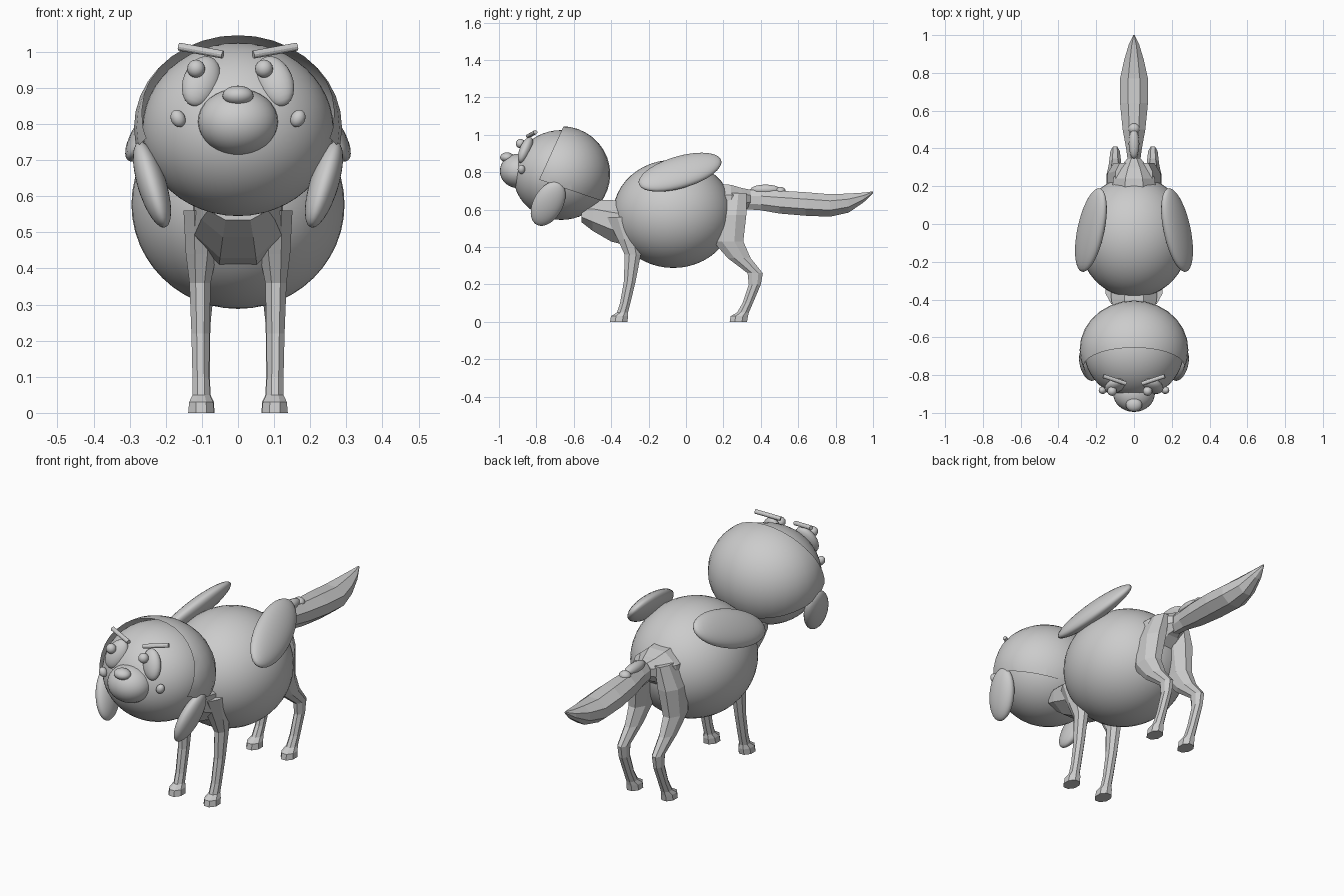
import bpy, bmesh
from math import radians, cos, sin, pi
from mathutils import Vector, Matrix, Euler

cube = bpy.data.objects.get("Cube")
if cube:
    bpy.data.objects.remove(cube, do_unlink=True)

grey = bpy.data.materials.new("plain grey")
grey.use_nodes = True
grey.diffuse_color = (0.6, 0.6, 0.6, 1)
grey.node_tree.nodes["Principled BSDF"].inputs["Base Color"].default_value = (0.6, 0.6, 0.6, 1)


def finish(name, bm, smooth):
    bmesh.ops.recalc_face_normals(bm, faces=bm.faces)
    mesh = bpy.data.meshes.new(name)
    for f in bm.faces:
        f.smooth = smooth
    bm.to_mesh(mesh)
    bm.free()
    mesh.materials.append(grey)
    obj = bpy.data.objects.new(name, mesh)
    bpy.context.collection.objects.link(obj)
    return obj


def ellipsoid(name, centre, radii, rot=None, segs=32):
    bm = bmesh.new()
    bmesh.ops.create_uvsphere(bm, u_segments=segs, v_segments=segs // 2, radius=1)
    turn = rot if rot else Matrix()
    bm.transform(Matrix.Translation(centre) @ turn.to_4x4() @ Matrix.Diagonal((*radii, 1)))
    return finish(name, bm, True)


def tilt(x=0, y=0, z=0):
    return Euler((radians(x), radians(y), radians(z))).to_matrix()


def loft(name, rings, second_axis, sides=8):
    """Flat-faced tube; each ring is x, y, z, x radius, second radius."""
    bm = bmesh.new()
    loops = []
    for x, y, z, rx, r2 in rings:
        loop = []
        for i in range(sides):
            a = 2 * pi * (i + 0.5) / sides
            p = Vector((x + rx * cos(a), y, z))
            p[second_axis] += r2 * sin(a)
            loop.append(bm.verts.new(p))
        loops.append(loop)
    for a, b in zip(loops, loops[1:]):
        for i in range(sides):
            j = (i + 1) % sides
            bm.faces.new((a[i], a[j], b[j], b[i]))
    bm.faces.new(loops[0])
    bm.faces.new(loops[-1])
    return finish(name, bm, False)


# Round body and head
ellipsoid("body", (0, -0.068, 0.577), (0.295, 0.322, 0.289), segs=48)
ellipsoid("head", (0, -0.667, 0.785), (0.265, 0.257, 0.24), segs=48)

# Open hood over the back of the head, trimmed by two planes
bm = bmesh.new()
bmesh.ops.create_uvsphere(bm, u_segments=28, v_segments=18, radius=1)
bm.transform(Matrix.Translation((0, -0.667, 0.79)) @ Matrix.Diagonal((0.288, 0.262, 0.256, 1)))
for point, normal in (((0, -0.785, 0.76), (0, -0.285, 0.13)),
                      ((0, -0.785, 0.76), (0, -0.11, -0.325))):
    bmesh.ops.bisect_plane(bm, geom=bm.verts[:] + bm.edges[:] + bm.faces[:],
                           plane_co=point, plane_no=normal, clear_outer=True)
finish("hood", bm, True)

# Muzzle and nose
ellipsoid("muzzle", (0, -0.895, 0.806), (0.111, 0.1, 0.092))
ellipsoid("nose", (0, -0.957, 0.879), (0.043, 0.037, 0.027), segs=24)

# Neck stub between chest and head
loft("neck", [(0, -0.56, 0.58, 0.09, 0.05), (0, -0.50, 0.57, 0.11, 0.09),
              (0, -0.40, 0.54, 0.13, 0.12), (0, -0.28, 0.52, 0.14, 0.13)], 2)

# Rump and tail
loft("rump", [(0, 0.10, 0.62, 0.13, 0.13), (0, 0.24, 0.64, 0.12, 0.1),
              (0, 0.30, 0.655, 0.08, 0.065), (0, 0.345, 0.66, 0.04, 0.05)], 2)
loft("tail", [(0, 0.29, 0.655, 0.03, 0.055), (0, 0.40, 0.65, 0.045, 0.058),
              (0, 0.50, 0.64, 0.065, 0.066), (0, 0.64, 0.63, 0.08, 0.068),
              (0, 0.77, 0.622, 0.08, 0.065), (0, 0.87, 0.635, 0.056, 0.055),
              (0, 0.95, 0.665, 0.03, 0.028), (0, 1.0, 0.692, 0.004, 0.006)], 2)
ellipsoid("tail_bump", (0, 0.425, 0.707), (0.028, 0.08, 0.027), segs=16)
ellipsoid("tail_bump_tip", (0, 0.505, 0.698), (0.03, 0.028, 0.024), segs=16)

for s, side in ((1, "left"), (-1, "right")):
    # Floppy ears
    ellipsoid(side + "_ear", (s * 0.238, -0.737, 0.632), (0.04, 0.08, 0.133),
              tilt(y=s * 17) @ tilt(x=-27))

    # Flattened wings leaning against the back
    along = Vector((-s * 0.10, 0.42, 0.13)).normalized()
    out = Vector((s * 0.8, 0, 0.6))
    out = (out - along * out.dot(along)).normalized()
    frame = Matrix((out, along, out.cross(along))).transposed()
    ellipsoid(side + "_wing", (s * 0.228, -0.032, 0.8), (0.045, 0.235, 0.1), frame)

    # Eye, pupil looking towards the right, brow rod and cheek dot
    ellipsoid(side + "_eye", (s * 0.102, -0.858, 0.918), (0.05, 0.032, 0.077),
              tilt(y=-s * 22) @ tilt(x=-22), 24)
    ellipsoid(side + "_pupil", (s * 0.094 - 0.022, -0.885, 0.953), (0.025, 0.025, 0.025), segs=16)
    ellipsoid(side + "_cheek_dot", (s * 0.166, -0.88, 0.815), (0.02, 0.02, 0.025),
              tilt(y=s * 25), 16)
    a, b = Vector((s * 0.163, -0.805, 1.014)), Vector((s * 0.042, -0.845, 0.992))
    bm = bmesh.new()
    bmesh.ops.create_cone(bm, cap_ends=True, segments=12, radius1=0.011, radius2=0.011,
                          depth=(b - a).length)
    turn = (b - a).to_track_quat('Z', 'Y').to_matrix().to_4x4()
    bm.transform(Matrix.Translation((a + b) / 2) @ turn)
    finish(side + "_brow", bm, False)

    # Slim legs, from shoulder or hip down to the paw
    loft(side + "_front_leg", [
        (s * 0.10, -0.33, 0.56, 0.055, 0.1), (s * 0.102, -0.305, 0.44, 0.046, 0.065),
        (s * 0.105, -0.285, 0.36, 0.032, 0.047), (s * 0.104, -0.30, 0.22, 0.027, 0.034),
        (s * 0.103, -0.325, 0.10, 0.025, 0.03), (s * 0.102, -0.34, 0.05, 0.026, 0.032),
        (s * 0.102, -0.355, 0.03, 0.036, 0.05), (s * 0.102, -0.36, 0.0, 0.039, 0.05)], 1)
    loft(side + "_hind_leg", [
        (s * 0.06, 0.25, 0.69, 0.04, 0.08), (s * 0.085, 0.23, 0.57, 0.06, 0.1),
        (s * 0.10, 0.225, 0.43, 0.05, 0.088), (s * 0.10, 0.285, 0.34, 0.037, 0.066),
        (s * 0.10, 0.37, 0.26, 0.027, 0.044), (s * 0.10, 0.368, 0.20, 0.024, 0.035),
        (s * 0.10, 0.33, 0.10, 0.024, 0.03), (s * 0.10, 0.305, 0.05, 0.026, 0.034),
        (s * 0.10, 0.285, 0.03, 0.036, 0.05), (s * 0.10, 0.28, 0.0, 0.038, 0.05)], 1)
